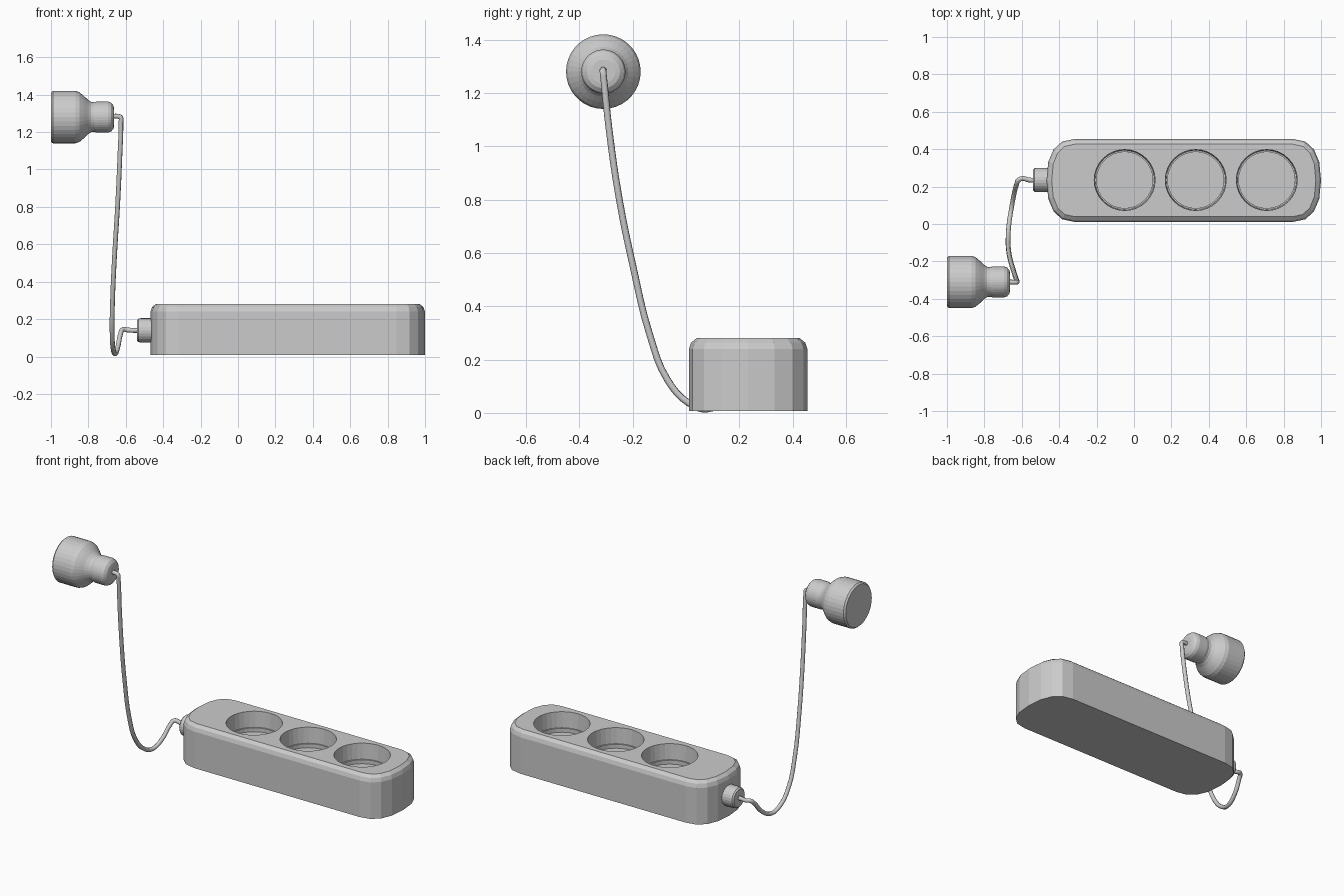
import bpy, bmesh, math
from mathutils import Vector, Matrix

if "Cube" in bpy.data.objects:
    bpy.data.objects.remove(bpy.data.objects["Cube"])


def make_object(name, bm, matrix=Matrix()):
    bm.transform(matrix)
    bmesh.ops.recalc_face_normals(bm, faces=bm.faces)
    mesh = bpy.data.meshes.new(name)
    bm.to_mesh(mesh)
    bm.free()
    obj = bpy.data.objects.new(name, mesh)
    bpy.context.collection.objects.link(obj)
    return obj


def loft(rings):
    """Closed solid through a stack of equal-length point rings."""
    bm = bmesh.new()
    rows = [[bm.verts.new(p) for p in ring] for ring in rings]
    n = len(rows[0])
    for a, b in zip(rows, rows[1:]):
        for i in range(n):
            j = (i + 1) % n
            bm.faces.new((a[i], a[j], b[j], b[i]))
    bm.faces.new(rows[0][::-1])
    bm.faces.new(rows[-1])
    return bm


def lathe(profile, sides=32):
    """Solid of revolution about z from (radius, height) pairs."""
    step = 2 * math.pi / sides
    return loft([[(r * math.cos(step * i), r * math.sin(step * i), h)
                  for i in range(sides)] for r, h in profile])


def body_ring(inset, z):
    """Long rounded outline with gently bulging ends."""
    rx, ry, half, k, seg = 0.152 - inset, 0.222 - inset, 0.582, 1 / 1.2, 4
    q = []
    for i in range(seg + 1):
        t = math.pi / 2 * i / seg
        q.append((half + rx * max(math.cos(t), 0) ** k, ry * math.sin(t) ** k))
    q[-1] = (half, ry)
    pts = q + [(-x, y) for x, y in q[::-1]]
    pts += [(x, -y) for x, y in pts[-2:0:-1]]
    return [(0.266 + x, 0.233 + y, z) for x, y in pts]


# Power strip body with a softened top rim
body = make_object("strip_body", loft([
    body_ring(0, 0.008), body_ring(0, 0.24), body_ring(0.008, 0.264),
    body_ring(0.028, 0.28)]))

# Three stepped socket wells
well = [(0.15, 0.155), (0.15, 0.18), (0.158, 0.18), (0.163, 0.28), (0.163, 0.32)]
for i in range(3):
    cutter = make_object("socket_cutter", lathe(well),
                         Matrix.Translation((-0.05 + 0.38 * i, 0.235, 0)))
    cutter.hide_render = True
    mod = body.modifiers.new("socket", 'BOOLEAN')
    mod.operation, mod.solver, mod.object = 'DIFFERENCE', 'EXACT', cutter
    bpy.context.view_layer.objects.active = body
    bpy.ops.object.modifier_apply(modifier=mod.name)
    bpy.data.objects.remove(cutter)

# Cable collar and plug are turned about the x axis
along_x = Matrix.Rotation(math.pi / 2, 4, 'Y')
make_object("cable_collar",
            lathe([(0.055, -0.54), (0.063, -0.532), (0.065, -0.52), (0.065, -0.45)], 24),
            Matrix.Translation((0, 0.235, 0.14)) @ along_x)

make_object("plug", lathe([
    (0.131, -1.0), (0.14, -0.99), (0.14, -0.87), (0.133, -0.848), (0.115, -0.826),
    (0.093, -0.803), (0.081, -0.785), (0.079, -0.77), (0.083, -0.755),
    (0.083, -0.695), (0.077, -0.678), (0.062, -0.666), (0.045, -0.662)], 36),
    Matrix.Translation((0, -0.31, 1.28)) @ along_x)

# Hanging cord: a swept smooth curve through a few points
path = [(-0.52, 0.235, 0.14), (-0.56, 0.235, 0.14), (-0.592, 0.243, 0.142),
        (-0.615, 0.237, 0.145), (-0.628, 0.21, 0.12), (-0.641, 0.16, 0.057),
        (-0.656, 0.08, 0.014), (-0.667, 0.01, 0.037), (-0.673, -0.07, 0.125),
        (-0.671, -0.135, 0.29), (-0.659, -0.2, 0.556), (-0.644, -0.25, 0.80),
        (-0.632, -0.288, 1.06), (-0.626, -0.308, 1.25), (-0.628, -0.311, 1.279),
        (-0.64, -0.311, 1.284), (-0.68, -0.31, 1.284)]
curve = bpy.data.curves.new("cord", 'CURVE')
curve.dimensions = '3D'
curve.bevel_depth = 0.013
curve.bevel_resolution = 2
curve.resolution_u = 4
curve.use_fill_caps = True
spline = curve.splines.new('BEZIER')
spline.bezier_points.add(len(path) - 1)
for point, co in zip(spline.bezier_points, path):
    point.co = Vector(co)
    point.handle_left_type = point.handle_right_type = 'AUTO'
cord = bpy.data.objects.new("cord", curve)
bpy.context.collection.objects.link(cord)
